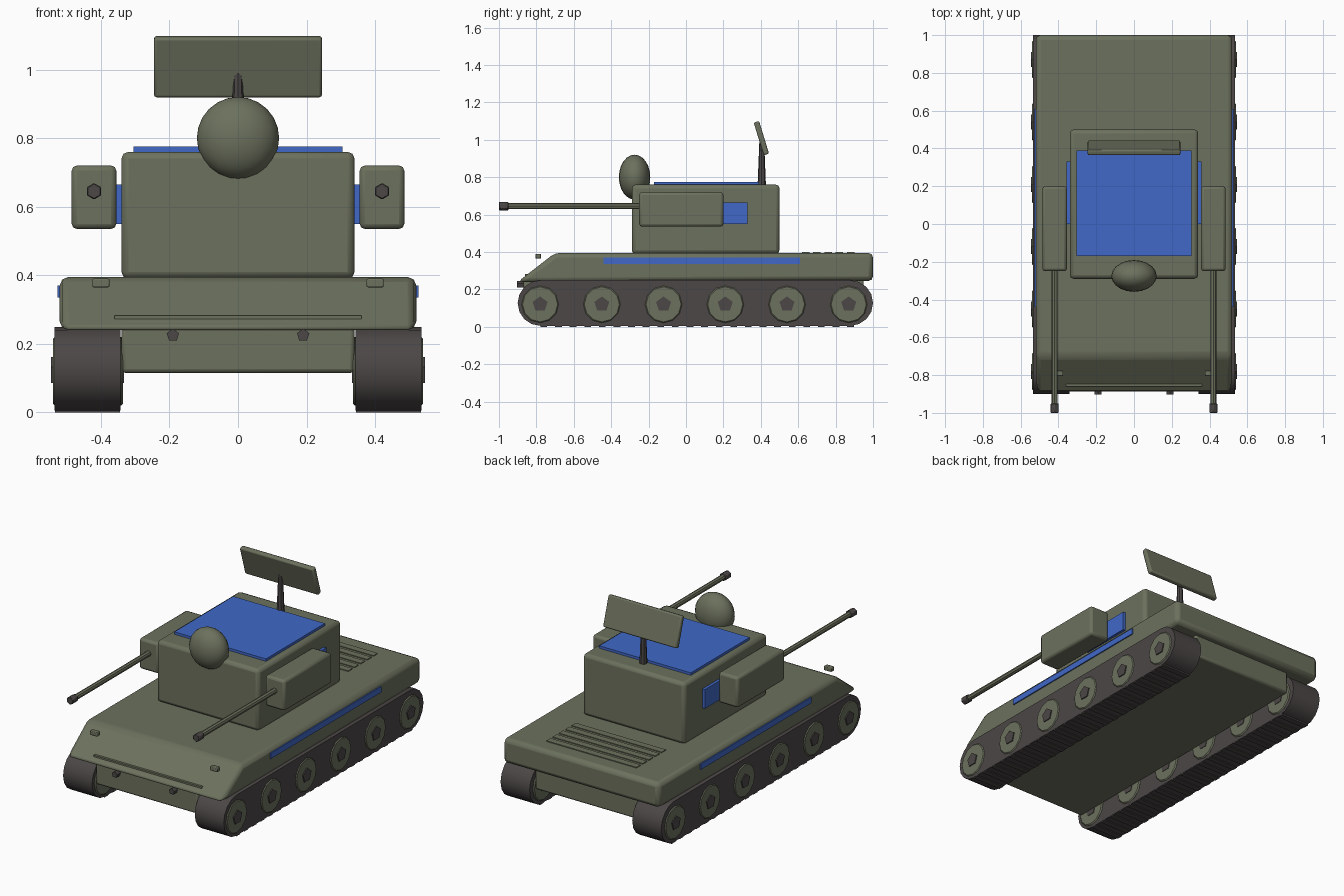
import bpy
import math
from mathutils import Matrix, Vector

old = bpy.data.objects.get("Cube")
if old:
    bpy.data.objects.remove(old)


def material(name, rgb):
    m = bpy.data.materials.new(name)
    m.use_nodes = True
    m.diffuse_color = (*rgb, 1)
    m.node_tree.nodes["Principled BSDF"].inputs["Base Color"].default_value = (*rgb, 1)
    return m


GREEN = material("olive green", (0.15, 0.165, 0.11))
DARK = material("dark rubber", (0.072, 0.063, 0.062))
BLUE = material("team blue", (0.052, 0.14, 0.58))


def finish(ob, name, mat, bevel=0, segments=2):
    ob.name = name
    ob.data.materials.clear()
    ob.data.materials.append(mat)
    if bevel:
        mod = ob.modifiers.new("Bevel", "BEVEL")
        mod.width = bevel
        mod.segments = segments
        mod.limit_method = "ANGLE"
    bpy.ops.object.select_all(action="DESELECT")
    ob.select_set(True)
    bpy.context.view_layer.objects.active = ob
    bpy.ops.object.shade_smooth_by_angle(angle=math.radians(35))
    return ob


def box(name, low, high, mat, bevel=0, tilt=0):
    low, high = Vector(low), Vector(high)
    bpy.ops.mesh.primitive_cube_add(size=1, location=(low + high) / 2)
    ob = bpy.context.object
    ob.data.transform(Matrix.Diagonal((*(high - low), 1)))
    ob.rotation_euler.x = tilt
    return finish(ob, name, mat, bevel)


def rod(name, start, end, radius, sides, mat, tip=None, bevel=0):
    start, end = Vector(start), Vector(end)
    axis = end - start
    bpy.ops.mesh.primitive_cone_add(vertices=sides, radius1=radius,
                                    radius2=radius if tip is None else tip,
                                    depth=axis.length, location=(start + end) / 2)
    ob = bpy.context.object
    ob.rotation_euler = axis.to_track_quat("Z", "Y").to_euler()
    return finish(ob, name, mat, bevel, 1)


def extrude(name, outline, x0, x1, mat, bevel=0):
    """Extrude a (y, z) side outline from x0 to x1."""
    n = len(outline)
    verts = [(x, y, z) for x in (x0, x1) for y, z in outline]
    faces = [tuple(range(n))[::-1], tuple(range(n, 2 * n))]
    faces += [(i, (i + 1) % n, (i + 1) % n + n, i + n) for i in range(n)]
    me = bpy.data.meshes.new(name)
    me.from_pydata(verts, [], faces)
    ob = bpy.data.objects.new(name, me)
    bpy.context.collection.objects.link(ob)
    bpy.context.view_layer.objects.active = ob
    ob.select_set(True)
    bpy.ops.object.mode_set(mode="EDIT")
    bpy.ops.mesh.select_all(action="SELECT")
    bpy.ops.mesh.normals_make_consistent(inside=False)
    bpy.ops.object.mode_set(mode="OBJECT")
    return finish(ob, name, mat, bevel)


# Hull
extrude("upper_hull", [(-0.9, 0.24), (-0.7, 0.395), (1.0, 0.395), (1.0, 0.245)],
        -0.52, 0.52, GREEN, 0.025)
box("lower_hull", (-0.34, -0.87, 0.115), (0.34, 0.95, 0.27), GREEN, 0.012)
box("glacis_strip", (-0.36, -0.86, 0.272), (0.36, -0.835, 0.282), GREEN)

# Engine deck slats
for i in range(5):
    y = 0.64 + 0.06 * i
    box(f"deck_slat_{i + 1}", (-0.3, y - 0.02, 0.38), (0.3, y + 0.02, 0.4), GREEN)

# Turret with roof panel and sensor dome
box("turret", (-0.34, -0.29, 0.39), (0.34, 0.5, 0.76), GREEN, 0.02)
box("roof_panel", (-0.305, -0.17, 0.75), (0.305, 0.39, 0.775), BLUE)
bpy.ops.mesh.primitive_uv_sphere_add(segments=20, ring_count=12, radius=0.12,
                                     location=(0, -0.275, 0.8))
dome = bpy.context.object
dome.scale.y = 0.7
finish(dome, "sensor_dome", GREEN)

# Radar
rod("radar_mast", (0, 0.405, 0.74), (0, 0.405, 0.99), 0.023, 8, DARK, tip=0.013)
box("radar_panel", (-0.245, 0.388, 0.917), (0.245, 0.418, 1.1), GREEN, 0.008,
    tilt=math.radians(17))

# Running gear and side details, repeated on both sides
straight = (-0.9 + 0.122, 1.0 - 0.122)
track_outline = []
for centre, first in ((straight[1], -90), (straight[0], 90)):
    for i in range(9):
        a = math.radians(first + 22.5 * i)
        track_outline.append((centre + 0.122 * math.cos(a), 0.127 + 0.122 * math.sin(a)))

for side, s in (("left", 1), ("right", -1)):
    extrude(f"{side}_track", track_outline, s * 0.342, s * 0.535, DARK)
    for i in range(22):
        y = -0.76 + 1.64 * i / 21
        box(f"{side}_track_pad_{i + 1}", (s * 0.4385 - 0.095, y - 0.018, 0),
            (s * 0.4385 + 0.095, y + 0.018, 0.03), DARK)
    for i in range(6):
        y = -0.78 + 0.33 * i
        rod(f"{side}_wheel_{i + 1}", (s * 0.335, y, 0.12), (s * 0.54, y, 0.12),
            0.1, 12, GREEN, bevel=0.006)
        rod(f"{side}_hub_{i + 1}", (s * 0.332, y, 0.12), (s * 0.546, y, 0.12),
            0.042, 5, DARK)

    # Hull fittings
    x = s * 0.522
    box(f"{side}_hull_stripe", (x - 0.005, -0.44, 0.335), (x + 0.005, 0.61, 0.37), BLUE)
    x = s * 0.4
    box(f"{side}_headlight", (x - 0.025, -0.805, 0.365), (x + 0.025, -0.775, 0.39),
        GREEN, 0.004)
    rod(f"{side}_tow_hook", (s * 0.19, -0.84, 0.225), (s * 0.19, -0.903, 0.225),
        0.019, 5, DARK)

    # Turret side panel and gun pod
    x = s * 0.345
    box(f"{side}_turret_panel", (x - 0.012, 0, 0.55), (x + 0.012, 0.33, 0.665), BLUE)
    x = s * 0.42
    box(f"{side}_gun_pod", (x - 0.065, -0.25, 0.535), (x + 0.065, 0.2, 0.72), GREEN, 0.015)
    rod(f"{side}_barrel", (x, -0.23, 0.645), (x, -0.96, 0.645), 0.016, 8, GREEN)
    rod(f"{side}_muzzle", (x, -0.95, 0.645), (x, -1.0, 0.645), 0.024, 6, DARK, bevel=0.003)
